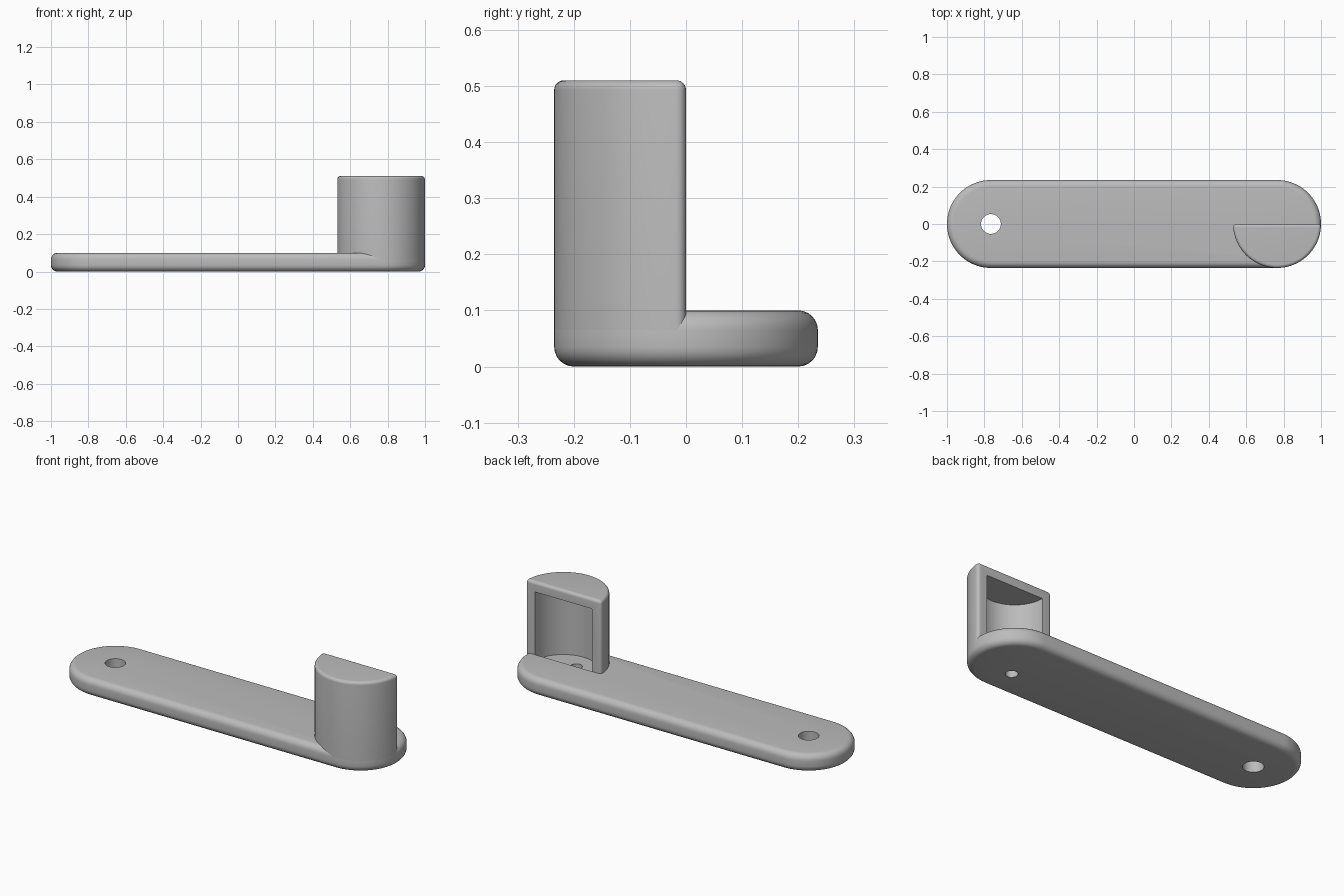
import bpy, bmesh
from math import pi, cos, sin

if "Cube" in bpy.data.objects:
    bpy.data.objects.remove(bpy.data.objects["Cube"])

R, CX = 0.235, 0.765        # end radius and end centre
PLATE_H, POST_H = 0.10, 0.51
ROUND, WALL, FLOOR = 0.035, 0.057, 0.065

grey = bpy.data.materials.new("plain grey")
grey.use_nodes = True
grey.diffuse_color = (0.5, 0.5, 0.5, 1)
grey.node_tree.nodes["Principled BSDF"].inputs["Base Color"].default_value = (0.5, 0.5, 0.5, 1)


def arc(cx, cy, r, start, end, steps=40):
    return [(cx + r * cos(start + (end - start) * i / steps),
             cy + r * sin(start + (end - start) * i / steps)) for i in range(steps + 1)]


def prism(name, outline, z0, z1, rounding=0, keep_bottom=False):
    """Extrude an outline and round its sharp edges."""
    bm = bmesh.new()
    base = bm.faces.new([bm.verts.new((x, y, z0)) for x, y in outline])
    top = bmesh.ops.extrude_face_region(bm, geom=[base])["geom"]
    bmesh.ops.translate(bm, vec=(0, 0, z1 - z0),
                        verts=[v for v in top if isinstance(v, bmesh.types.BMVert)])
    bmesh.ops.recalc_face_normals(bm, faces=bm.faces)
    if rounding:
        sharp = [e for e in bm.edges if e.calc_face_angle() > 0.6
                 and not (keep_bottom and all(v.co.z < z0 + 0.001 for v in e.verts))]
        bmesh.ops.bevel(bm, geom=sharp, offset=rounding, segments=6, profile=0.5,
                        affect='EDGES', clamp_overlap=True)
    mesh = bpy.data.meshes.new(name)
    bm.to_mesh(mesh)
    bm.free()
    mesh.materials.append(grey)
    obj = bpy.data.objects.new(name, mesh)
    bpy.context.collection.objects.link(obj)
    return obj


def cut(target, *cutters):
    for cutter in cutters:
        mod = target.modifiers.new("cut " + cutter.name, 'BOOLEAN')
        mod.operation, mod.solver, mod.object = 'DIFFERENCE', 'EXACT', cutter
        cutter.hide_render = True
        cutter.hide_viewport = True
        cutter.display_type = 'WIRE'


def finish(obj):
    bpy.ops.object.select_all(action='DESELECT')
    bpy.context.view_layer.objects.active = obj
    obj.select_set(True)
    for mod in list(obj.modifiers):
        bpy.ops.object.modifier_apply(modifier=mod.name)
    bpy.ops.object.shade_smooth_by_angle(angle=0.6)


# Long plate with round ends, and hollow half-round post at one end
plate = prism("base_plate", arc(CX, 0, R, -pi / 2, pi / 2) + arc(-CX, 0, R, pi / 2, 3 * pi / 2),
              0, PLATE_H, ROUND)
post = prism("hollow_post", arc(CX, 0, R, pi, 2 * pi), 0.045, POST_H, ROUND, keep_bottom=True)

# Cutters: cavity open to the back, its recess in the plate, and two holes
inner = arc(CX, 0, R - WALL, pi, 2 * pi)
cavity = prism("cavity_cutter", inner + [(CX + R - WALL, 0.1), (CX - R + WALL, 0.1)],
               FLOOR, POST_H - WALL)
recess = prism("recess_cutter", inner, FLOOR, POST_H - WALL)
end_hole = prism("end_hole_cutter", arc(-CX, 0, 0.053, 0, 2 * pi)[:-1], -0.1, 0.2)
floor_hole = prism("floor_hole_cutter", arc(0.73, -0.065, 0.032, 0, 2 * pi)[:-1], -0.1, 0.2)

cut(plate, recess, end_hole, floor_hole)
cut(post, cavity, floor_hole)
finish(plate)
finish(post)

for helper in (cavity, recess, end_hole, floor_hole):
    bpy.data.objects.remove(helper)
